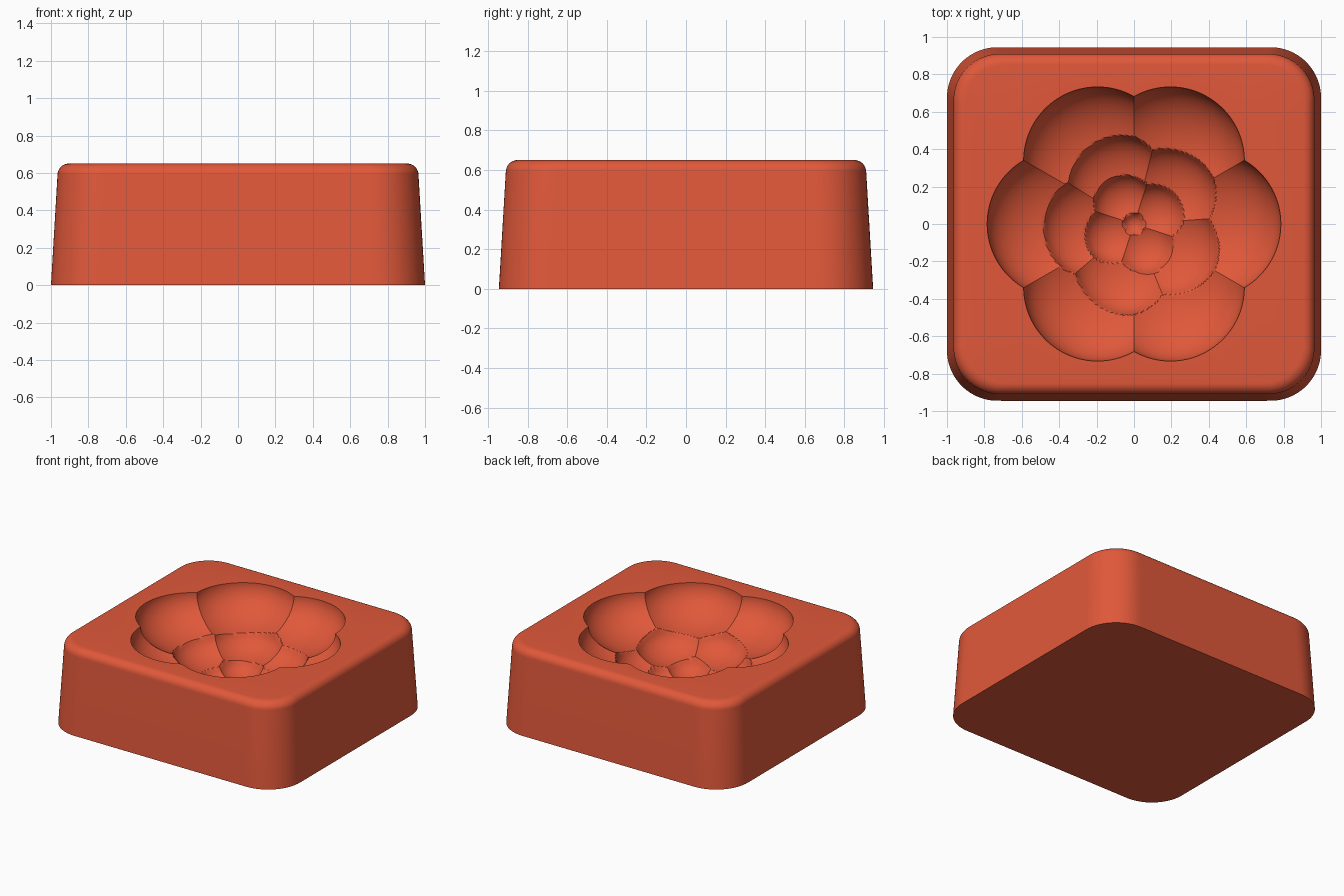
import bpy, bmesh
from math import sin, cos, pi, radians, sqrt, hypot

cube = bpy.data.objects.get("Cube")
if cube:
    bpy.data.objects.remove(cube, do_unlink=True)

TOP = 0.65
FILLET = 0.06
STEPS = 360
BOWL_RINGS = 96

# Petal rings: count, first angle, ring radius, petal radius, start depth, bowl depth
PETAL_RINGS = [
    (6, 0, 0.39, 0.395, 0.0, 0.25),      # outer petals
    (5, 40, 0.22, 0.27, 0.2, 0.17),      # middle petals
    (4, 27, 0.12, 0.16, 0.33, 0.12),     # inner petals
    (1, 0, 0.0, 0.06, 0.42, 0.05),       # flower centre
]
petals = []
for count, first, ring, radius, start, depth in PETAL_RINGS:
    for i in range(count):
        a = radians(first + 360 * i / count)
        petals.append((ring * cos(a), ring * sin(a), radius, start, depth))


def flower_depth(x, y):
    """Depth of the deepest petal bowl at a point."""
    deepest = 0
    for px, py, radius, start, depth in petals:
        d = hypot(x - px, y - py) / radius
        if d < 1:
            deepest = max(deepest, start + depth * sqrt(1 - d * d))
    return deepest


def ray_to_circle(a, cx, cy, radius):
    """Far distance from the origin to a circle along angle a."""
    along = cx * cos(a) + cy * sin(a)
    return along + sqrt(max(0, along ** 2 - cx ** 2 - cy ** 2 + radius ** 2))


def outline_radius(a, inset):
    """Distance from the centre to the rounded rectangle along angle a."""
    hx, hy, corner = 1 - inset, 0.945 - inset, 0.27 - inset * 0.6
    c, s = max(abs(cos(a)), 1e-6), max(abs(sin(a)), 1e-6)
    if hx * s / c <= hy - corner:
        return hx / c
    if hy * c / s <= hx - corner:
        return hy / s
    mirrored = pi / 2 if c < 1e-5 else abs((a + pi / 2) % pi - pi / 2)
    return ray_to_circle(mirrored, hx - corner, hy - corner, corner)


def rim_radius(a):
    """Distance from the centre to the scalloped flower rim along angle a."""
    lobe = pi / 3
    offset = (a + lobe / 2) % lobe - lobe / 2
    ring, radius = PETAL_RINGS[0][2:4]
    return ray_to_circle(offset, ring, 0, radius)


bm = bmesh.new()
angles = [radians(360 * i / STEPS) for i in range(STEPS)]
rings = []

# Tapered sides and rounded upper edge
levels = [(0, 0)]
for i in range(9):
    a = i / 8 * pi / 2
    levels.append((0.035 + FILLET * (1 - cos(a)), TOP - FILLET + FILLET * sin(a)))
for inset, z in levels:
    ring = []
    for a in angles:
        r = outline_radius(a, inset)
        ring.append(bm.verts.new((r * cos(a), r * sin(a), z)))
    rings.append(ring)

# Flower bowl, from its rim inward, with rings crowded towards the steep rim
for k in range(BOWL_RINGS, 0, -1):
    ring = []
    for a in angles:
        r = rim_radius(a) * sin(k / BOWL_RINGS * pi / 2)
        x, y = r * cos(a), r * sin(a)
        z = TOP if k == BOWL_RINGS else TOP - flower_depth(x, y)
        ring.append(bm.verts.new((x, y, z)))
    rings.append(ring)

# Skin the rings, then close the base and the bowl centre
for low, high in zip(rings, rings[1:]):
    for i in range(STEPS):
        j = (i + 1) % STEPS
        bm.faces.new((low[i], low[j], high[j], high[i]))
bm.faces.new(rings[0][::-1])
centre = bm.verts.new((0, 0, TOP - flower_depth(0, 0)))
for i in range(STEPS):
    bm.faces.new((rings[-1][i], rings[-1][(i + 1) % STEPS], centre))

mesh = bpy.data.meshes.new("flower_mould_block")
bm.to_mesh(mesh)
bm.free()
block = bpy.data.objects.new("flower_mould_block", mesh)
bpy.context.collection.objects.link(block)

# Single body colour
mat = bpy.data.materials.new("terracotta red")
mat.use_nodes = True
color = (0.75, 0.098, 0.042, 1)
mat.diffuse_color = color
mat.node_tree.nodes["Principled BSDF"].inputs["Base Color"].default_value = color
mesh.materials.append(mat)

# Smooth shading with sharp rim and petal creases
bpy.ops.object.select_all(action='DESELECT')
block.select_set(True)
bpy.context.view_layer.objects.active = block
bpy.ops.object.shade_smooth_by_angle(angle=radians(25))
